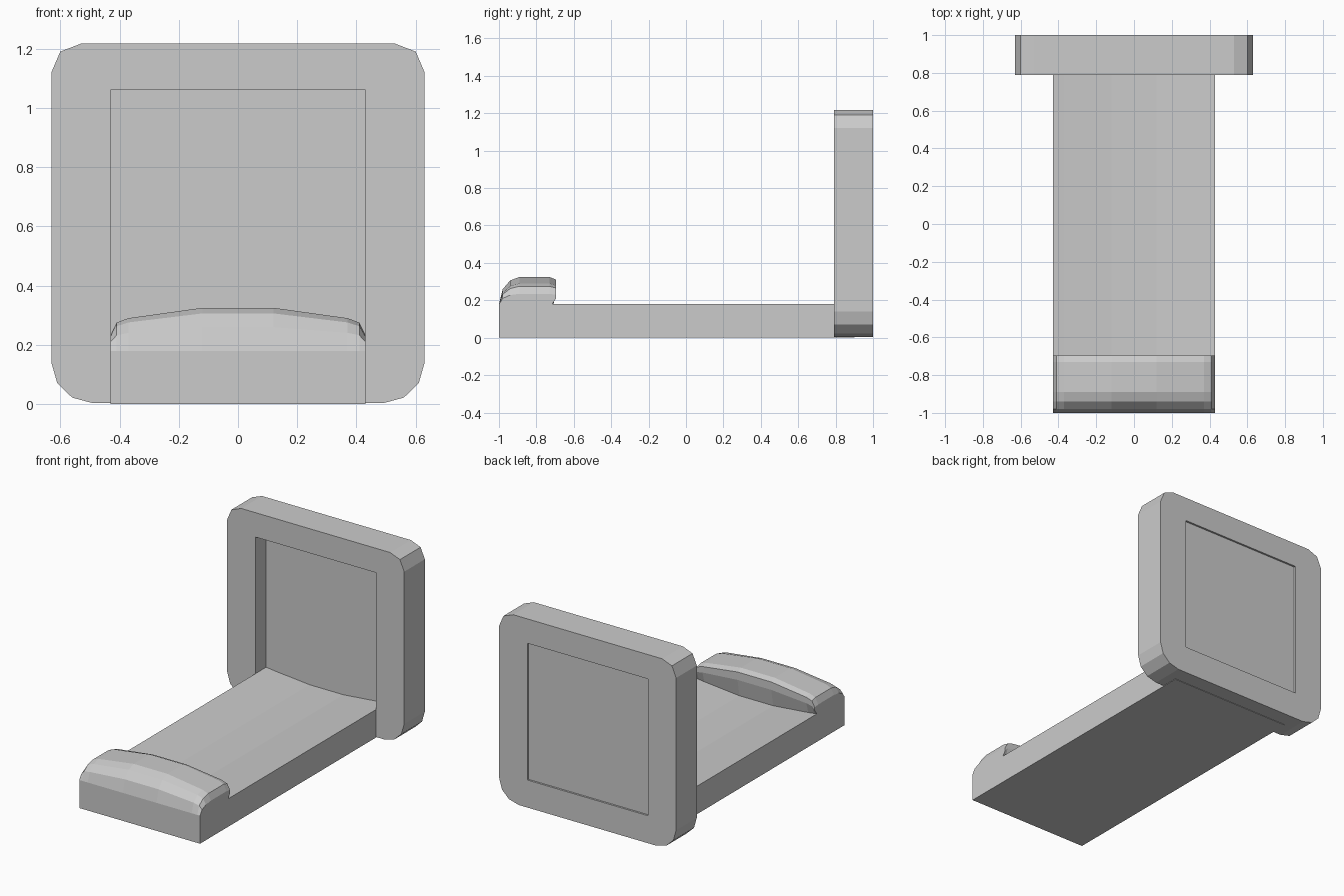
import bpy, bmesh

if "Cube" in bpy.data.objects:
    bpy.data.objects.remove(bpy.data.objects["Cube"])


def make_object(name, rings):
    """Loft a closed solid through equally long rings of points."""
    bm = bmesh.new()
    loops = [[bm.verts.new(p) for p in ring] for ring in rings]
    for a, b in zip(loops, loops[1:]):
        for i in range(len(a)):
            j = (i + 1) % len(a)
            bm.faces.new((a[i], a[j], b[j], b[i]))
    bm.faces.new(loops[0])
    bm.faces.new(loops[-1])
    bmesh.ops.recalc_face_normals(bm, faces=bm.faces)
    mesh = bpy.data.meshes.new(name)
    bm.to_mesh(mesh)
    bm.free()
    obj = bpy.data.objects.new(name, mesh)
    bpy.context.collection.objects.link(obj)
    return obj


def prism(name, outline, y0, y1):
    return make_object(name, [[(x, y, z) for x, z in outline] for y in (y0, y1)])


def cut(target, name, z0, z1, y0, y1):
    w = 0.43
    cutter = prism(name, [(-w, z0), (w, z0), (w, z1), (-w, z1)], y0, y1)
    cutter.hide_render = True
    cutter.hide_set(True)
    cutter.display_type = 'WIRE'
    mod = target.modifiers.new(name, 'BOOLEAN')
    mod.operation = 'DIFFERENCE'
    mod.solver = 'EXACT'
    mod.object = cutter


# Upright frame with clipped corners, recessed on both faces
half = [(0.49, 0.003), (0.56, 0.022), (0.61, 0.07), (0.63, 0.14),
        (0.63, 1.12), (0.60, 1.19), (0.53, 1.217)]
outline = half + [(-x, z) for x, z in reversed(half)]
frame = prism("upright_frame", outline, 0.79, 1.0)
cut(frame, "front_recess_cutter", 0.10, 1.06, 0.6, 0.90)
cut(frame, "back_recess_cutter", 0.18, 1.06, 0.988, 1.2)

# Base slab with a slightly dished top and a raised, undercut front pad
# Columns: x, pad height above the slab, dish depth
columns = [(0.12, 0.145, 0.03), (0.37, 0.11, 0.007),
           (0.41, 0.095, 0.002), (0.43, 0.055, 0.0)]
columns = [(-x, h, d) for x, h, d in reversed(columns)] + columns
pad = [(-1, 0), (-0.98, 0.55), (-0.94, 0.87), (-0.89, 1),
       (-0.73, 1), (-0.695, 0.9), (-0.695, 0.55)]
top = 0.18
rings = []
for x, h, d in columns:
    ring = [(x, -1, 0)]
    ring += [(x, y, top + t * h) for y, t in pad]
    ring += [(x, -0.715, top - d), (x, 0.90, top - d), (x, 0.90, 0)]
    rings.append(ring)
make_object("base_slab", rings)
